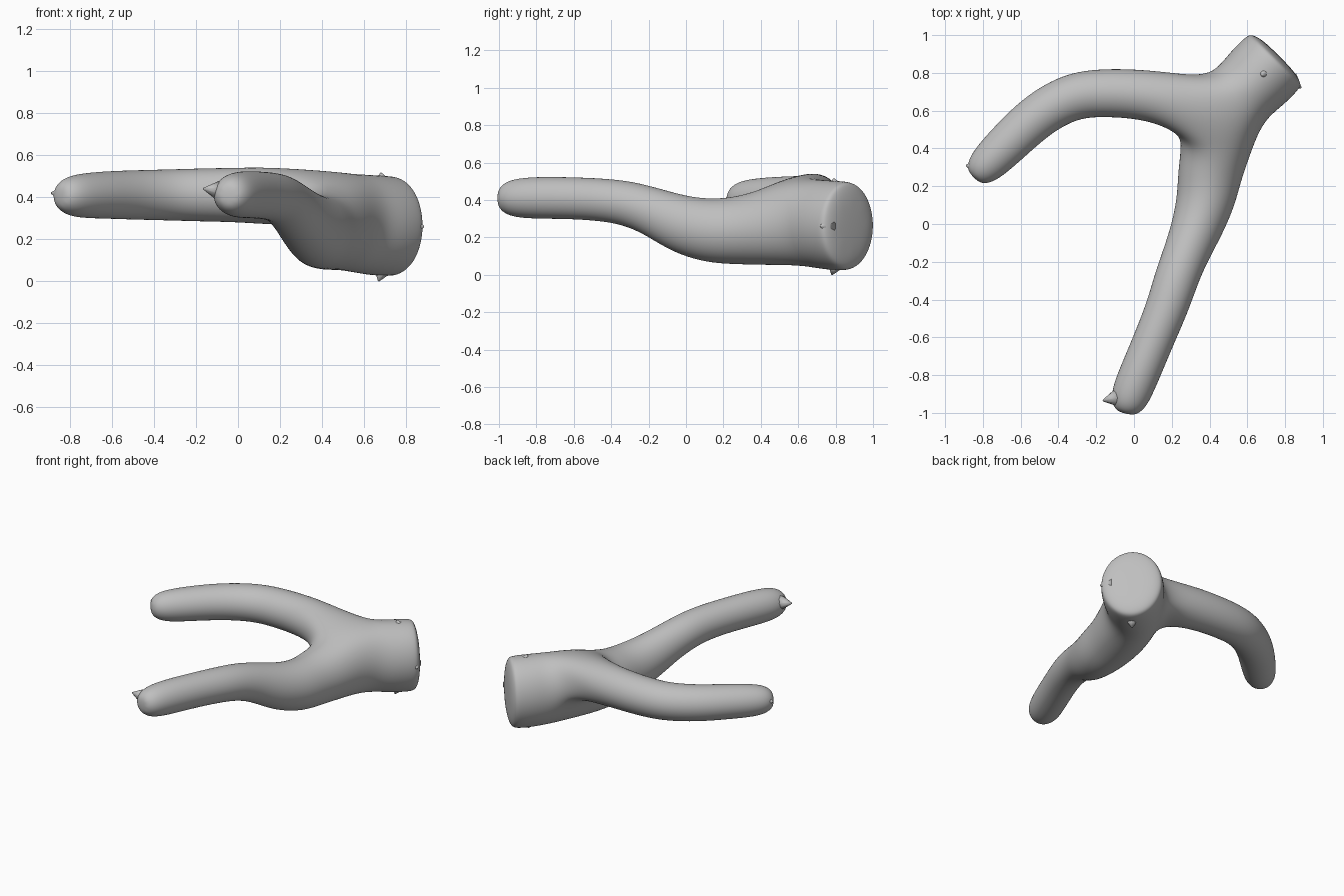
import bpy, bmesh, math
from mathutils import Vector, Matrix

if "Cube" in bpy.data.objects:
    bpy.data.objects.remove(bpy.data.objects["Cube"], do_unlink=True)

TONE = (0.52, 0.52, 0.52, 1)
grey = bpy.data.materials.new("plain grey")
grey.use_nodes = True
grey.diffuse_color = TONE
grey.node_tree.nodes["Principled BSDF"].inputs["Base Color"].default_value = TONE

SIDES = 8
SWELL = 1.1  # cage size that makes up for subdivision shrinkage


def add_object(name, bm):
    bmesh.ops.recalc_face_normals(bm, faces=bm.faces)
    mesh = bpy.data.meshes.new(name)
    bm.to_mesh(mesh)
    bm.free()
    mesh.materials.append(grey)
    for poly in mesh.polygons:
        poly.use_smooth = True
    obj = bpy.data.objects.new(name, mesh)
    bpy.context.collection.objects.link(obj)
    return obj


def make_rings(bm, stations):
    """One ring of vertices per station: x, y, z, half width, half height."""
    centres = [Vector(s[:3]) for s in stations]
    last = len(stations) - 1
    rings = []
    for i, (centre, station) in enumerate(zip(centres, stations)):
        tangent = (centres[min(i + 1, last)] - centres[max(i - 1, 0)]).normalized()
        side = tangent.cross(Vector((0, 0, 1))).normalized()
        up = side.cross(tangent)
        ring = []
        for k in range(SIDES):
            angle = 2 * math.pi * k / SIDES
            ring.append(bm.verts.new(centre + side * station[3] * SWELL * math.cos(angle)
                                     + up * station[4] * SWELL * math.sin(angle)))
        rings.append(ring)
    return rings


def skin(bm, rings):
    for first, second in zip(rings, rings[1:]):
        for k in range(SIDES):
            n = (k + 1) % SIDES
            bm.faces.new((first[k], first[n], second[n], second[k]))


# Thick trunk running into the front limb, rounded at both ends
trunk_stations = [
    (0.77, 0.89, 0.26, 0.11, 0.13), (0.755, 0.875, 0.26, 0.185, 0.225),
    (0.735, 0.855, 0.26, 0.20, 0.24), (0.65, 0.77, 0.265, 0.20, 0.24),
    (0.565, 0.68, 0.275, 0.185, 0.235), (0.49, 0.56, 0.275, 0.185, 0.225),
    (0.435, 0.41, 0.25, 0.185, 0.20), (0.40, 0.26, 0.235, 0.17, 0.18),
    (0.38, 0.12, 0.235, 0.155, 0.172), (0.33, -0.03, 0.27, 0.135, 0.155),
    (0.27, -0.17, 0.335, 0.12, 0.13), (0.22, -0.30, 0.38, 0.117, 0.12),
    (0.18, -0.43, 0.40, 0.112, 0.115), (0.11, -0.60, 0.41, 0.107, 0.112),
    (0.03, -0.79, 0.412, 0.108, 0.113), (-0.02, -0.91, 0.41, 0.105, 0.105),
    (-0.04, -0.975, 0.41, 0.08, 0.08), (-0.047, -1.005, 0.41, 0.04, 0.04)]
# Side limb curving away to the right
limb_stations = [
    (0.17, 0.665, 0.405, 0.14, 0.138), (0.0, 0.69, 0.41, 0.13, 0.13),
    (-0.17, 0.695, 0.41, 0.128, 0.127), (-0.33, 0.68, 0.41, 0.125, 0.122),
    (-0.50, 0.585, 0.41, 0.12, 0.118), (-0.64, 0.455, 0.41, 0.115, 0.113),
    (-0.77, 0.325, 0.405, 0.105, 0.105), (-0.825, 0.27, 0.405, 0.08, 0.08),
    (-0.85, 0.245, 0.405, 0.04, 0.04)]

bm = bmesh.new()
trunk = make_rings(bm, trunk_stations)
limb = make_rings(bm, limb_stations)
skin(bm, trunk)
skin(bm, limb)
for end in (trunk[0], trunk[-1], limb[-1]):
    bm.faces.new(end)

# Open the upper right of the trunk and join the side limb to it
back, middle, front = trunk[4:7]
socket = [back[1], back[2], middle[2], front[2], front[1], front[0], middle[0], back[0]]
bmesh.ops.delete(bm, geom=[middle[1]], context='VERTS')
skin(bm, [socket, limb[0]])
branch = add_object("forked_branch", bm)
subdivide = branch.modifiers.new("round", 'SUBSURF')
subdivide.levels = 3
subdivide.render_levels = 3

# Small pointed snags on the trunk rim and limb tips: tip, then root
snags = {
    "rim_side_snag": ((0.885, 0.72, 0.26), (0.83, 0.76, 0.26)),
    "rim_bottom_snag": ((0.67, 0.78, 0.0), (0.69, 0.80, 0.06)),
    "rim_top_snag": ((0.68, 0.79, 0.515), (0.69, 0.80, 0.46)),
    "front_limb_snag": ((-0.165, -0.935, 0.44), (-0.09, -0.92, 0.43)),
    "side_limb_snag": ((-0.89, 0.31, 0.42), (-0.82, 0.30, 0.41))}
for name, (tip, root) in snags.items():
    tip, root = Vector(tip), Vector(root)
    axis = tip - root
    place = Matrix.Translation((tip + root) / 2) @ axis.to_track_quat('Z', 'Y').to_matrix().to_4x4()
    bm = bmesh.new()
    bmesh.ops.create_cone(bm, cap_ends=True, segments=10, radius1=0.05, radius2=0.004,
                          depth=axis.length, matrix=place)
    add_object(name, bm)
